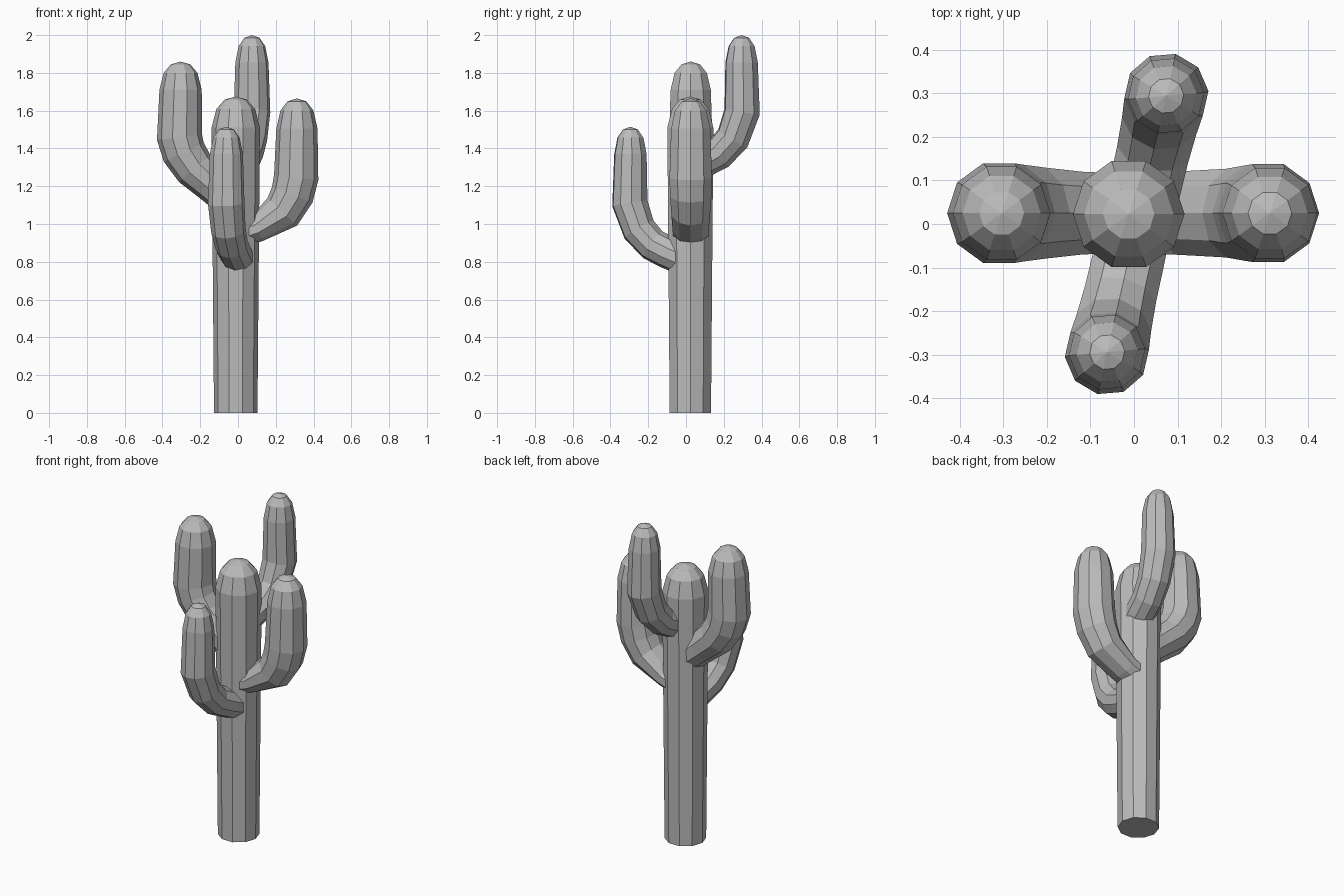
import bpy, bmesh
from mathutils import Vector

cube = bpy.data.objects.get("Cube")
if cube:
    bpy.data.objects.remove(cube, do_unlink=True)

SIDES = 10
UP = Vector((0, 0, 1))

grey = bpy.data.materials.new("plain_grey")
grey.use_nodes = True
grey.diffuse_color = (0.5, 0.5, 0.5, 1)
grey.node_tree.nodes["Principled BSDF"].inputs["Base Color"].default_value = (0.5, 0.5, 0.5, 1)


def stem(name, base, heading, path, top):
    """Sweep rings along (distance, height, radius, squash) and close with a dome."""
    import math
    out = Vector((heading[0], heading[1], 0)).normalized()
    side = UP.cross(out)
    path = [(p + (1.0,))[:4] for p in path]
    d, z, r, _ = path[-1]
    rise = top - z
    # dome rings between the shoulder and the tip
    path += [(d, z + rise * 0.6, r * 0.8, 1.0), (d, z + rise * 0.9, r * 0.46, 1.0)]
    spots = [Vector((base[0], base[1], 0)) + out * p[0] + UP * p[1] for p in path]

    bm = bmesh.new()
    rings = []
    for i, (spot, p) in enumerate(zip(spots, path)):
        ahead = spots[min(i + 1, len(spots) - 1)] - spot
        behind = spot - spots[max(i - 1, 0)]
        tangent = (ahead.normalized() + behind.normalized()).normalized()
        if i >= len(path) - 3:
            tangent = UP
        normal = side.cross(tangent)
        ring = []
        for k in range(SIDES):
            a = math.tau * k / SIDES
            ring.append(bm.verts.new(spot + normal * (math.cos(a) * p[2] * p[3])
                                     + side * (math.sin(a) * p[2])))
        rings.append(ring)
    tip = bm.verts.new((spots[-1].x, spots[-1].y, top))
    bm.faces.new(rings[0])
    for k in range(SIDES):
        n = (k + 1) % SIDES
        for low, high in zip(rings, rings[1:]):
            bm.faces.new((low[k], low[n], high[n], high[k]))
        bm.faces.new((rings[-1][k], rings[-1][n], tip))
    bmesh.ops.recalc_face_normals(bm, faces=bm.faces)

    mesh = bpy.data.meshes.new(name)
    bm.to_mesh(mesh)
    bm.free()
    mesh.materials.append(grey)
    obj = bpy.data.objects.new(name, mesh)
    bpy.context.collection.objects.link(obj)
    return obj


# Trunk
stem("trunk", (-0.012, 0.023), (1, 0), [(0, 0, 0.115), (0, 1.51, 0.128)], 1.675)

# Thick side arms
stem("right_arm", (0, 0.025), (-1, 0),
     [(0.03, 1.12, 0.095), (0.14, 1.215, 0.1), (0.23, 1.295, 0.11),
      (0.287, 1.38, 0.117), (0.31, 1.46, 0.12), (0.304, 1.71, 0.112)], 1.86)
stem("left_arm", (0, 0.025), (1, 0),
     [(0, 0.94, 0.1, 0.7), (0.1, 0.975, 0.1, 0.72), (0.235, 1.065, 0.107),
      (0.287, 1.155, 0.115), (0.308, 1.246, 0.118), (0.312, 1.505, 0.109)], 1.665)

# Thin front and back arms share one bend at different heights
bend = [(0.03, 0.82, 0.085), (0.1, 0.85, 0.087), (0.18, 0.89, 0.088),
        (0.255, 0.97, 0.092), (0.305, 1.11, 0.097), (0.302, 1.37, 0.088)]
for name, way, lift in (("front_arm", -1, 0), ("back_arm", 1, 0.485)):
    stem(name, (0.006, 0), (0.23 * way, way),
         [(d, z + lift, r) for d, z, r in bend], 1.515 + lift)
